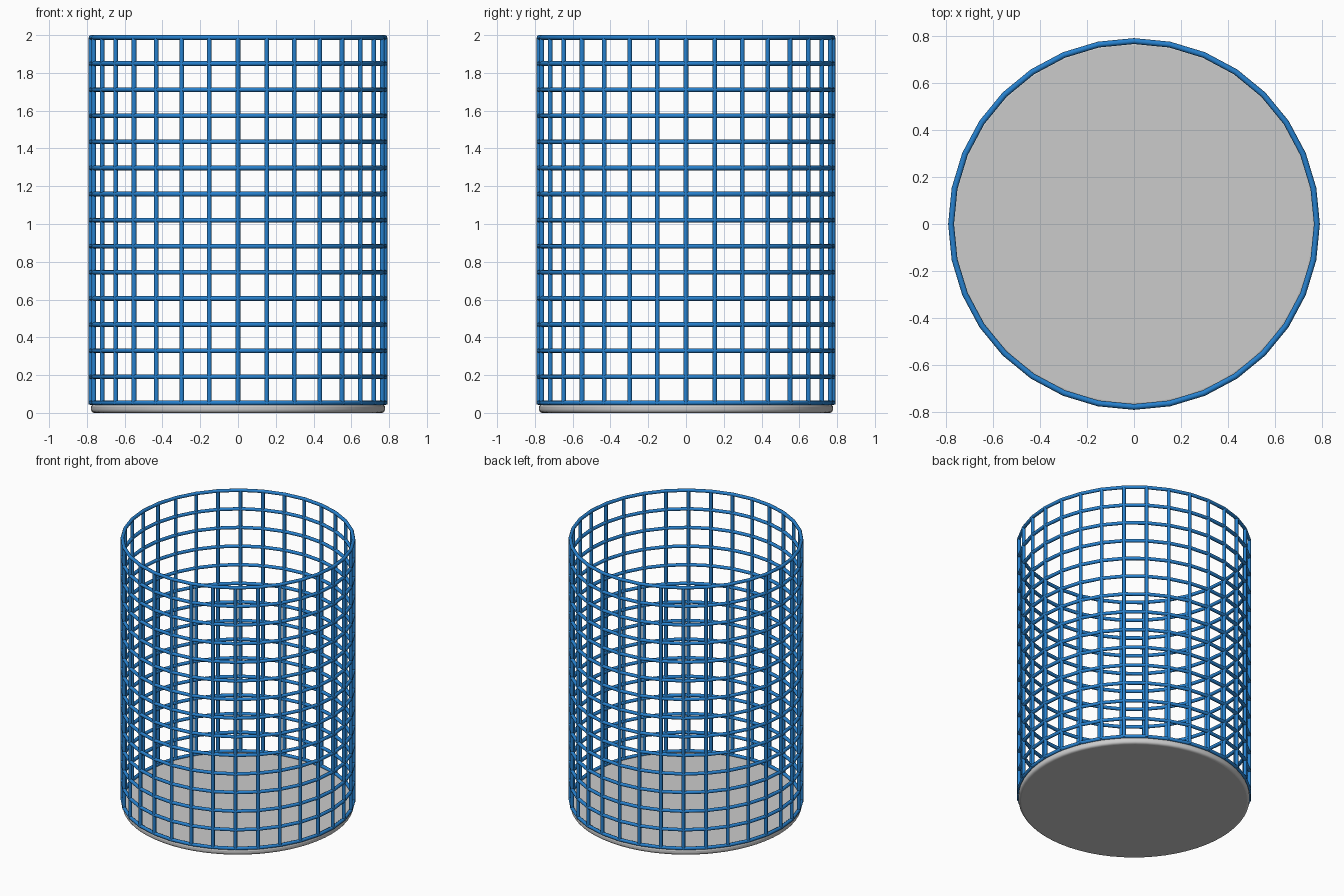
import bpy
import math

if "Cube" in bpy.data.objects:
    bpy.data.objects.remove(bpy.data.objects["Cube"])

R, WIRE = 0.778, 0.0125          # wire centre radius, wire half thickness
SIDES, RINGS = 32, 15
Z0, Z1 = 0.053, 1.9875

blue = bpy.data.materials.new("blue_wire")
blue.diffuse_color = (0.02, 0.22, 0.62, 1)
blue.use_nodes = True
blue.node_tree.nodes["Principled BSDF"].inputs["Base Color"].default_value = blue.diffuse_color


def wires(name, paths, cyclic):
    """Round wires along straight-segment paths, joined in one mesh object."""
    cu = bpy.data.curves.new(name, 'CURVE')
    cu.dimensions = '3D'
    cu.bevel_depth = WIRE
    cu.bevel_resolution = 2
    cu.use_fill_caps = True
    for pts in paths:
        sp = cu.splines.new('POLY')
        sp.points.add(len(pts) - 1)
        for p, co in zip(sp.points, pts):
            p.co = (*co, 1)
        sp.use_cyclic_u = cyclic
    ob = bpy.data.objects.new(name, cu)
    bpy.context.collection.objects.link(ob)
    bpy.ops.object.select_all(action='DESELECT')
    ob.select_set(True)
    bpy.context.view_layer.objects.active = ob
    bpy.ops.object.convert(target='MESH')
    ob = bpy.context.object
    ob.data.materials.clear()
    ob.data.materials.append(blue)
    bpy.ops.object.shade_smooth_by_angle(angle=math.radians(50))


circle = [(R * math.cos(2 * math.pi * i / SIDES), R * math.sin(2 * math.pi * i / SIDES))
          for i in range(SIDES)]
heights = [Z0 + (Z1 - Z0) * k / (RINGS - 1) for k in range(RINGS)]

# Horizontal hoops and vertical bars
wires("hoops", [[(x, y, z) for x, y in circle] for z in heights], True)
wires("upright_bars", [[(x, y, Z0 - 0.008), (x, y, Z1)] for x, y in circle], False)

# Solid base disc with rounded rim
H = 0.048
bpy.ops.mesh.primitive_cylinder_add(vertices=64, radius=0.778, depth=H, location=(0, 0, H / 2))
base = bpy.context.object
base.name = "base_disc"
bev = base.modifiers.new("rim", 'BEVEL')
bev.width = 0.018
bev.segments = 4
bev.limit_method = 'ANGLE'
bpy.ops.object.shade_smooth_by_angle(angle=math.radians(30))
